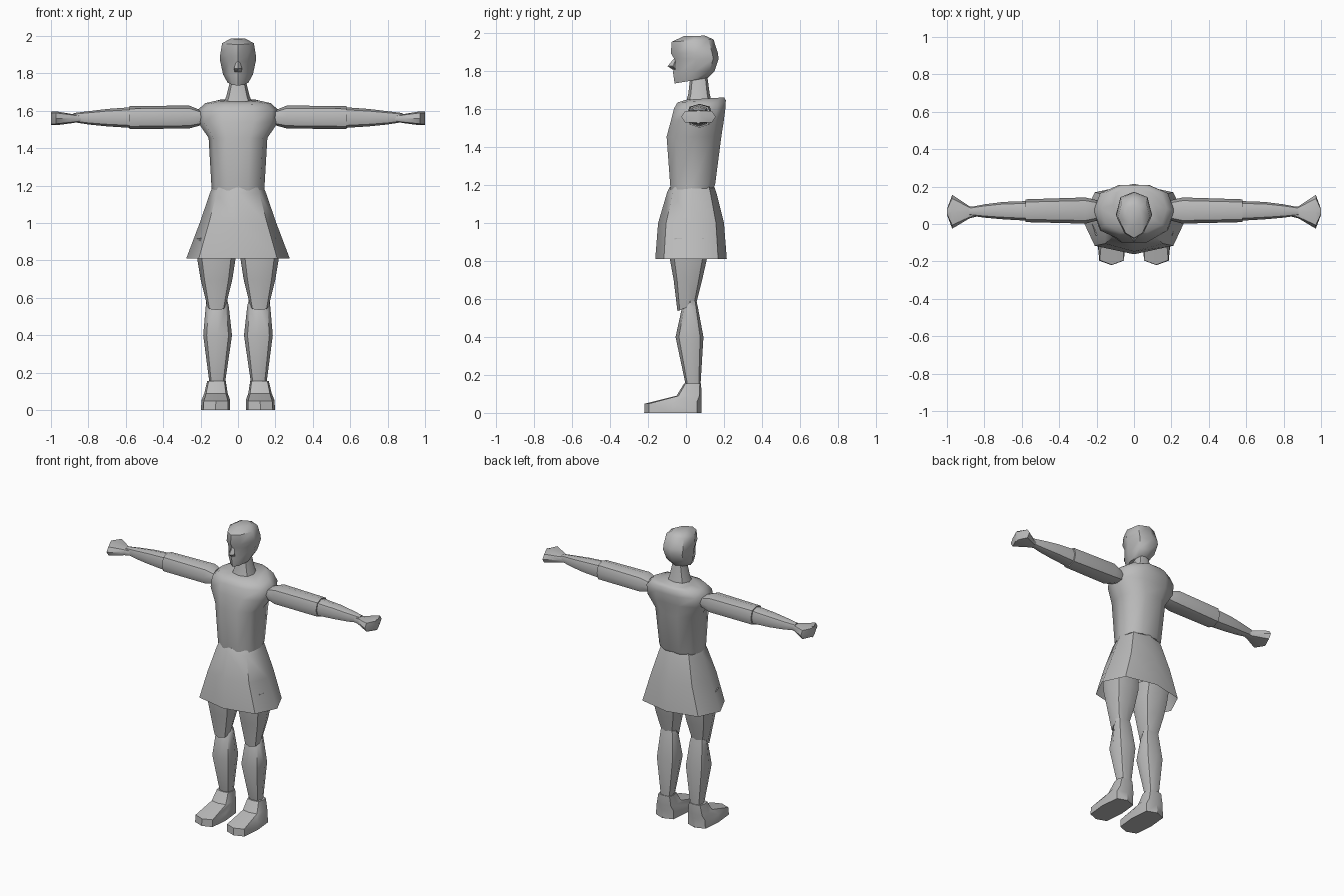
import bpy, bmesh, math

grey = bpy.data.materials.new("plain grey")
grey.diffuse_color = (0.5, 0.5, 0.5, 1)


def loft(name, rings, sides=8, axis="z", power=0.8, taper=0.0, caps=(True, True), smooth=50, mirror=False):
    """Skin rings (position, u0, u1, v0, v1, tilt); tilt lifts the v1 side, taper narrows the v0 side."""
    bm = bmesh.new()
    loops = []
    for pos, u0, u1, v0, v1, *tilt in rings:
        loop = []
        for i in range(sides):
            a = 2 * math.pi * i / sides
            c, s = math.cos(a), math.sin(a)
            c = math.copysign(abs(c) ** power, c) if abs(c) > 1e-6 else 0
            s = math.copysign(abs(s) ** power, s) if abs(s) > 1e-6 else 0
            c *= 1 - taper * max(0, -s)
            u = (u0 + u1) / 2 + c * (u1 - u0) / 2
            v = (v0 + v1) / 2 + s * (v1 - v0) / 2
            w = pos + (tilt[0] * (s + 1) / 2 if tilt else 0)
            loop.append(bm.verts.new((u, v, w) if axis == "z" else (w, u, v)))
        loops.append(loop)
    for a, b in zip(loops, loops[1:]):
        for i in range(sides):
            j = (i + 1) % sides
            bm.faces.new((a[i], a[j], b[j], b[i]))
    if caps[0]:
        bm.faces.new(loops[0][::-1])
    if caps[1]:
        bm.faces.new(loops[-1])
    bmesh.ops.recalc_face_normals(bm, faces=bm.faces)
    mesh = bpy.data.meshes.new(name)
    bm.to_mesh(mesh)
    bm.free()
    mesh.materials.append(grey)
    obj = bpy.data.objects.new(name, mesh)
    bpy.context.collection.objects.link(obj)
    bpy.ops.object.select_all(action="DESELECT")
    obj.select_set(True)
    bpy.context.view_layer.objects.active = obj
    bpy.ops.object.shade_smooth_by_angle(angle=math.radians(smooth))
    if mirror:
        mod = obj.modifiers.new("mirror", "MIRROR")
        mod.use_mirror_merge = False
    return obj


# Head with jaw, brow and crown
loft("head", [
    (1.735, -.055, .055, -.06, .115, .03),
    (1.79, -.08, .08, -.068, .15, .01),
    (1.865, -.095, .095, -.062, .172),
    (1.895, -.096, .096, -.08, .168),
    (1.955, -.085, .085, -.075, .145, .012),
    (1.985, -.04, .04, -.01, .10, .002),
], taper=0.4)

# Nose wedge
loft("nose", [
    (1.808, -.018, .018, -.07, -.04),
    (1.826, -.022, .022, -.097, -.04),
    (1.866, -.008, .008, -.064, -.04),
], sides=4, power=1)

# Neck
loft("neck", [
    (1.62, -.085, .085, -.005, .14),
    (1.68, -.062, .062, .012, .125),
    (1.79, -.034, .034, .025, .11),
], sides=8)

# Torso with broad shoulders
loft("torso", [
    (1.175, -.14, .14, -.085, .15, .01),
    (1.20, -.142, .142, -.088, .158),
    (1.455, -.157, .157, -.108, .192),
    (1.54, -.215, .215, -.085, .205),
    (1.605, -.215, .215, -.068, .213),
    (1.635, -.175, .175, -.05, .215, .012),
    (1.65, -.11, .11, 0, .205, .012),
], sides=10)

# Flared skirt, open below
loft("skirt", [
    (1.19, -.138, .138, -.085, .15),
    (1.16, -.15, .15, -.10, .16),
    (1.0, -.205, .205, -.147, .20),
    (.81, -.277, .277, -.162, .215),
], sides=8, caps=(True, False))

# Thigh ending in a pointed knee
loft("thigh", [
    (.92, .02, .23, -.085, .12),
    (.81, .013, .218, -.085, .11),
    (.70, .03, .20, -.065, .085),
    (.535, .065, .165, -.045, .055, .045),
], mirror=True)

# Shin and calf
loft("shin", [
    (.59, .058, .168, -.005, .055),
    (.56, .05, .172, -.02, .062),
    (.40, .032, .186, -.055, .092),
    (.14, .07, .152, 0, .076),
], mirror=True)

# Foot with low toe
loft("foot", [
    (.155, .065, .165, -.01, .08),
    (.09, .055, .18, -.05, .081),
    (.048, .042, .195, -.218, .081, .01),
    (0, .042, .198, -.22, .081),
], power=.5, mirror=True, smooth=40)

# Upper arm sleeve
loft("upper_arm", [
    (.19, .02, .125, 1.525, 1.60),
    (.26, .002, .142, 1.506, 1.628),
    (.58, .01, .132, 1.502, 1.626),
], axis="x", mirror=True)

# Tapering forearm
loft("forearm", [
    (.56, .017, .123, 1.508, 1.62),
    (.70, .025, .118, 1.517, 1.61),
    (.80, .034, .105, 1.527, 1.598),
    (.88, .045, .09, 1.54, 1.588),
], axis="x", mirror=True)

# Flat paddle hand with a blunt point
hand = loft("hand", [
    (.80, .05, .08, 1.55, 1.57),
    (.88, .03, .095, 1.535, 1.582),
    (.972, -.025, .156, 1.523, 1.597),
    (1.0, .05, .08, 1.523, 1.597),
], axis="x", power=.7, mirror=True)
